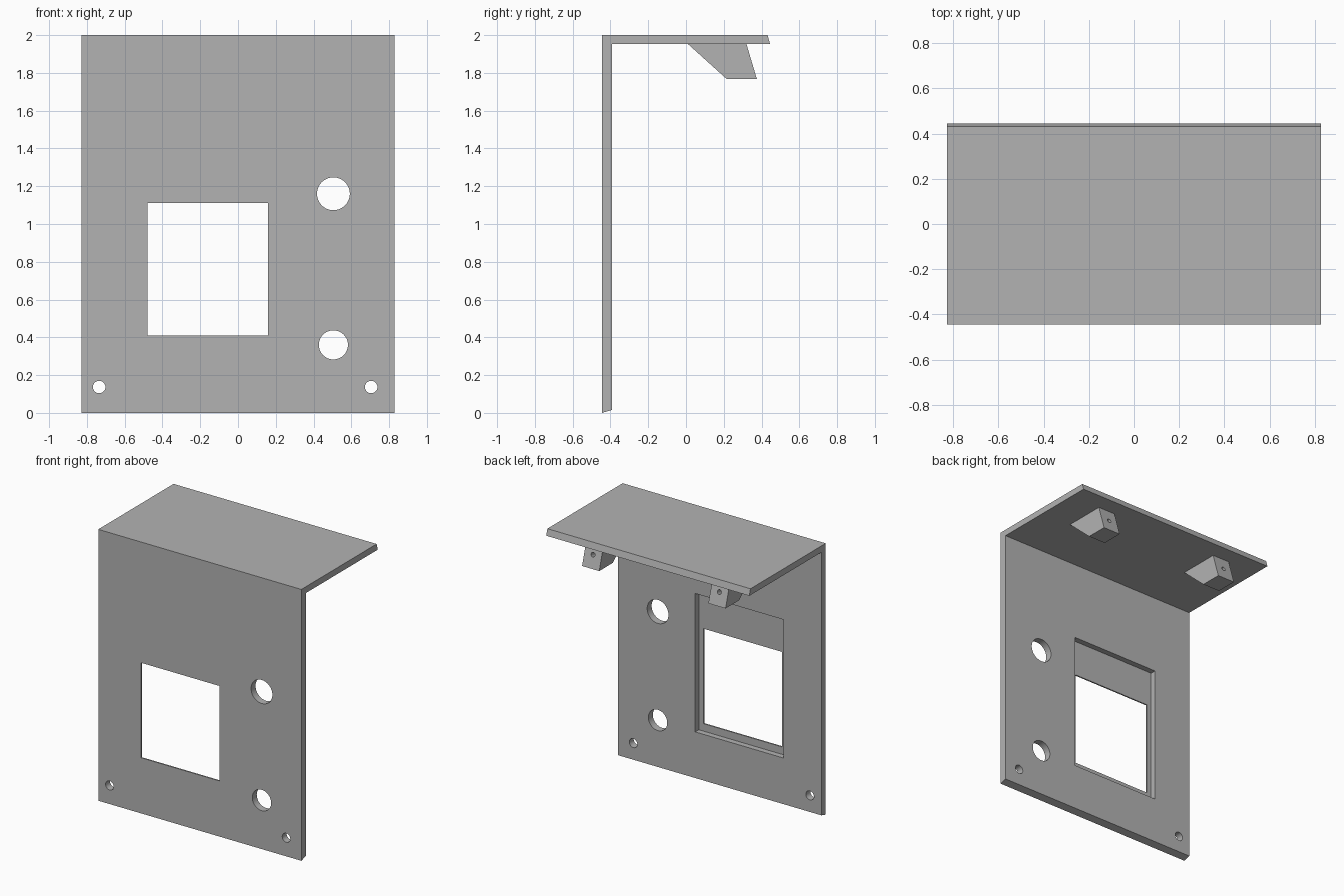
import bpy, bmesh, math
from mathutils import Matrix, Vector

default = bpy.data.objects.get("Cube")
if default:
    bpy.data.objects.remove(default, do_unlink=True)

grey = bpy.data.materials.new("plain grey")
grey.use_nodes = True
grey.diffuse_color = (0.45, 0.45, 0.45, 1)
grey.node_tree.nodes["Principled BSDF"].inputs["Base Color"].default_value = grey.diffuse_color

FRONT, INNER, BACK = -0.445, -0.393, 0.445
UNDER, TOP = 1.953, 2.0


def finish(name, bm):
    bmesh.ops.recalc_face_normals(bm, faces=bm.faces)
    mesh = bpy.data.meshes.new(name)
    bm.to_mesh(mesh)
    bm.free()
    mesh.materials.append(grey)
    obj = bpy.data.objects.new(name, mesh)
    bpy.context.collection.objects.link(obj)
    return obj


def extrude_profile(name, profile, x0, x1):
    """Sweep a (y, z) outline from x0 to x1."""
    bm = bmesh.new()
    face = bm.faces.new([bm.verts.new((x0, y, z)) for y, z in profile])
    result = bmesh.ops.extrude_face_region(bm, geom=[face])
    verts = [v for v in result["geom"] if isinstance(v, bmesh.types.BMVert)]
    bmesh.ops.translate(bm, verts=verts, vec=(x1 - x0, 0, 0))
    return finish(name, bm)


def box_cutter(x0, x1, y0, y1, z0, z1):
    return extrude_profile("cutter", [(y0, z0), (y1, z0), (y1, z1), (y0, z1)], x0, x1)


def drill(centre, radius, depth, direction=(0, 1, 0), sides=48):
    bm = bmesh.new()
    turn = Vector(direction).to_track_quat("Z", "Y").to_matrix().to_4x4()
    bmesh.ops.create_cone(bm, cap_ends=True, segments=sides, radius1=radius,
                          radius2=radius, depth=depth,
                          matrix=Matrix.Translation(centre) @ turn)
    return finish("cutter", bm)


def cut(obj, cutters):
    bpy.ops.object.select_all(action="DESELECT")
    bpy.context.view_layer.objects.active = obj
    obj.select_set(True)
    for cutter in cutters:
        cutter.hide_render = True
        mod = obj.modifiers.new("cut", "BOOLEAN")
        mod.operation, mod.solver, mod.object = "DIFFERENCE", "EXACT", cutter
        bpy.ops.object.modifier_apply(modifier=mod.name)
        bpy.data.objects.remove(cutter, do_unlink=True)
    bpy.ops.object.shade_smooth_by_angle(angle=math.radians(30))


# Folded panel: upright front plate and top shelf with bevelled free ends
panel = extrude_profile("panel", [
    (FRONT, 0), (INNER, 0.015), (INNER, UNDER),
    (BACK, UNDER), (BACK - 0.013, TOP), (FRONT, TOP)], -0.828, 0.828)

# Display window with a larger recess behind, and round holes
holes = [(0.505, 1.16, 0.087), (0.505, 0.36, 0.077),
         (-0.735, 0.137, 0.033), (0.705, 0.137, 0.033)]
cutters = [box_cutter(-0.52, 0.2, FRONT + 0.01, INNER + 0.1, 0.355, 1.375),
           box_cutter(-0.48, 0.16, FRONT - 0.1, INNER + 0.1, 0.41, 1.11)]
cutters += [drill((x, FRONT, z), r, 0.3) for x, z, r in holes]
cut(panel, cutters)

# Wedge brackets under the shelf, each with a screw hole in its sloped back
for side, x in (("left", 0.515), ("right", -0.515)):
    bracket = extrude_profile(side + "_bracket", [
        (0.01, UNDER), (0.215, 1.768), (0.375, 1.768), (0.32, UNDER)],
        x - 0.07, x + 0.07)
    cut(bracket, [drill((x, 0.348, 1.86), 0.016, 0.2, (0, 0.958, 0.285), 24)])
